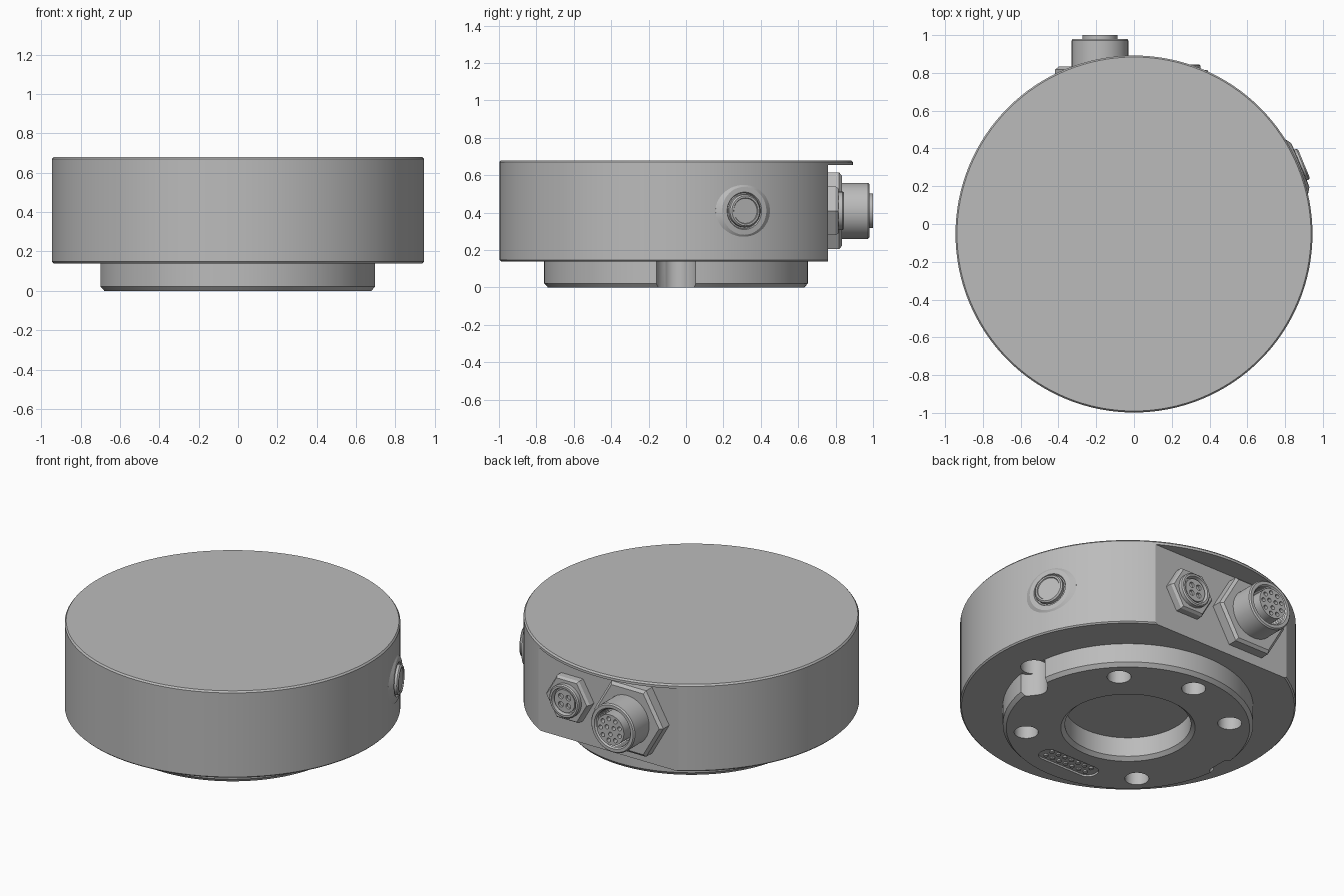
import bpy, bmesh
from math import radians, cos, sin, pi
from mathutils import Matrix, Vector

cube = bpy.data.objects.get("Cube")
if cube:
    bpy.data.objects.remove(cube)

grey = bpy.data.materials.new("light grey metal")
grey.use_nodes = True
COLOUR = (0.5, 0.5, 0.5, 1)
grey.diffuse_color = COLOUR
grey.node_tree.nodes["Principled BSDF"].inputs["Base Color"].default_value = COLOUR

CY = -0.053                       # centre of the round housing in y
FLAT = 0.76                       # y of the flat connector face
MID = 0.41                        # height of connectors and button
BACK = (radians(-90), 0, 0)       # turns a lathe axis towards the back


def finish(name, bm, loc=(0, 0, 0), rot=(0, 0, 0)):
    bmesh.ops.recalc_face_normals(bm, faces=bm.faces)
    mesh = bpy.data.meshes.new(name)
    bm.to_mesh(mesh)
    bm.free()
    mesh.materials.append(grey)
    ob = bpy.data.objects.new(name, mesh)
    bpy.context.collection.objects.link(ob)
    ob.location, ob.rotation_euler = loc, rot
    return ob


def lathe(name, profile, steps=64, loc=(0, 0, 0), rot=(0, 0, 0)):
    """Turn (radius, height) points around the local z axis."""
    bm = bmesh.new()
    verts = [bm.verts.new((r, 0, h)) for r, h in profile]
    edges = [bm.edges.new(pair) for pair in zip(verts, verts[1:])]
    bmesh.ops.spin(bm, geom=verts + edges, cent=(0, 0, 0), axis=(0, 0, 1),
                   angle=2 * pi, steps=steps)
    bmesh.ops.remove_doubles(bm, verts=bm.verts, dist=1e-5)
    return finish(name, bm, loc, rot)


def rod(name, r, h0, h1, loc=(0, 0, 0), rot=(0, 0, 0), steps=32):
    return lathe(name, [(0, h0), (r, h0), (r, h1), (0, h1)], steps, loc, rot)


def box(name, size, loc, rounding=0):
    bm = bmesh.new()
    bmesh.ops.create_cube(bm, size=1, matrix=Matrix.Diagonal((*size, 1)))
    if rounding:
        upright = [e for e in bm.edges if abs((e.verts[0].co - e.verts[1].co).z) > 1e-4]
        bmesh.ops.bevel(bm, geom=upright, offset=rounding, segments=6,
                        profile=0.5, affect='EDGES')
    return finish(name, bm, loc)


def cut(target, cutters):
    bpy.context.view_layer.objects.active = target
    for c in cutters:
        c.hide_render = True
        mod = target.modifiers.new("cut", 'BOOLEAN')
        mod.operation, mod.solver, mod.object = 'DIFFERENCE', 'EXACT', c
        bpy.ops.object.modifier_apply(modifier=mod.name)
        bpy.data.objects.remove(c)


parts = []

# Housing: round body with lid, stepped flange and central bore
housing = lathe("housing", [
    (0, 0.14), (0.355, 0.14), (0.355, 0.02), (0.378, 0), (0.685, 0), (0.705, 0.022),
    (0.705, 0.14), (0.937, 0.14), (0.945, 0.148), (0.945, 0.67), (0.937, 0.68), (0, 0.68)],
    128, (0, CY, 0))
cutters = [box("flat_cutter", (1.4, 0.4, 0.9), (0, FLAT + 0.2, 0.655 - 0.45))]

# Screw holes in the flange
for a in (45, 90, 135, 225, 315):
    a = radians(a)
    cutters.append(rod("hole_cutter", 0.068, -0.1, 0.25,
                       (0.575 * cos(a), CY + 0.575 * sin(a), 0)))

# Locating pin recess, opposite notch and contact pocket
cutters += [
    rod("pin_cutter", 0.076, -0.1, 0.25, (0.69, CY, 0)),
    rod("mouth_cutter", 0.112, -0.1, 0.139, (0.735, CY, 0)),
    box("notch_cutter", (0.14, 0.17, 0.239), (-0.725, CY, 0.0195), 0.03),
    box("pocket_cutter", (0.4, 0.12, 0.04), (0, CY - 0.52, -0.008), 0.055),
]
cut(housing, cutters)
parts.append(housing)

# Two rows of contacts in the pocket
for i in range(7):
    for side in (-1, 1):
        parts.append(rod("contact", 0.014, 0.004, 0.02,
                         ((i - 3) * 0.048, CY - 0.52 + side * 0.026, 0), steps=12))


def hex_nut(name, radius, height, x):
    return lathe(name, [(0, -0.01), (radius, -0.01), (radius, height - 0.015),
                        (radius * 0.92, height), (0, height)], 6, (x, FLAT, MID), BACK)


def insert_with_sockets(name, r, h0, h1, x, spots, hole):
    """Connector core with contact holes in its end face."""
    core = rod(name, r, h0, h1, (x, FLAT, MID), BACK, 48)
    cut(core, [rod("socket_cutter", hole, h1 - 0.03, h1 + 0.03,
                   (x + dx, FLAT, MID + dz), BACK, 12) for dx, dz in spots])
    return core


def ring_of(count, r, start=0):
    return [(r * cos(start + 2 * pi * i / count), r * sin(start + 2 * pi * i / count))
            for i in range(count)]


# Large connector: nut, threaded sleeve and multi-way insert
LX = -0.18
parts.append(hex_nut("large_nut", 0.237, 0.073, LX))
thread = [(0.116 + 0.008 * (i % 2), 0.21 - 0.008 * i) for i in range(14)]
parts.append(lathe("large_sleeve", [(0, 0.06), (0.15, 0.06), (0.15, 0.212), (0.143, 0.22),
                                    (0.124, 0.22)] + thread + [(0.116, 0.1), (0, 0.1)],
                   64, (LX, FLAT, MID), BACK))
parts.append(insert_with_sockets("large_insert", 0.093, 0.09, 0.24, LX,
                                 ring_of(9, 0.067) + ring_of(3, 0.027, 0.5), 0.013))

# Small connector: nut, collar and four-way insert
SX = 0.25
parts.append(hex_nut("small_nut", 0.15, 0.055, SX))
parts.append(lathe("small_collar", [(0, 0.04), (0.102, 0.04), (0.102, 0.078), (0.095, 0.085),
                                    (0.083, 0.085), (0.078, 0.06), (0, 0.06)],
                   48, (SX, FLAT, MID), BACK))
parts.append(insert_with_sockets("small_insert", 0.07, 0.05, 0.075, SX,
                                 ring_of(4, 0.036, pi / 4), 0.017))

# Side button with conical bezel
spot = radians(22.5)
parts.append(lathe("button_bezel", [(0, 0.88), (0.157, 0.88), (0.157, 0.932), (0.128, 0.952),
                                    (0.1, 0.954), (0.095, 0.945), (0, 0.945)],
                   64, (0, CY, MID), (0, radians(90), spot)))
parts.append(lathe("button", [(0, 0.93), (0.088, 0.93), (0.088, 0.966), (0.08, 0.974),
                              (0.07, 0.974), (0.067, 0.968), (0, 0.968)],
                   48, (0, CY, MID), (0, radians(90), spot)))

# Smooth the round walls and keep edges crisp
bpy.ops.object.select_all(action='DESELECT')
for ob in parts:
    ob.select_set(True)
bpy.context.view_layer.objects.active = housing
bpy.ops.object.shade_smooth_by_angle(angle=radians(25))
